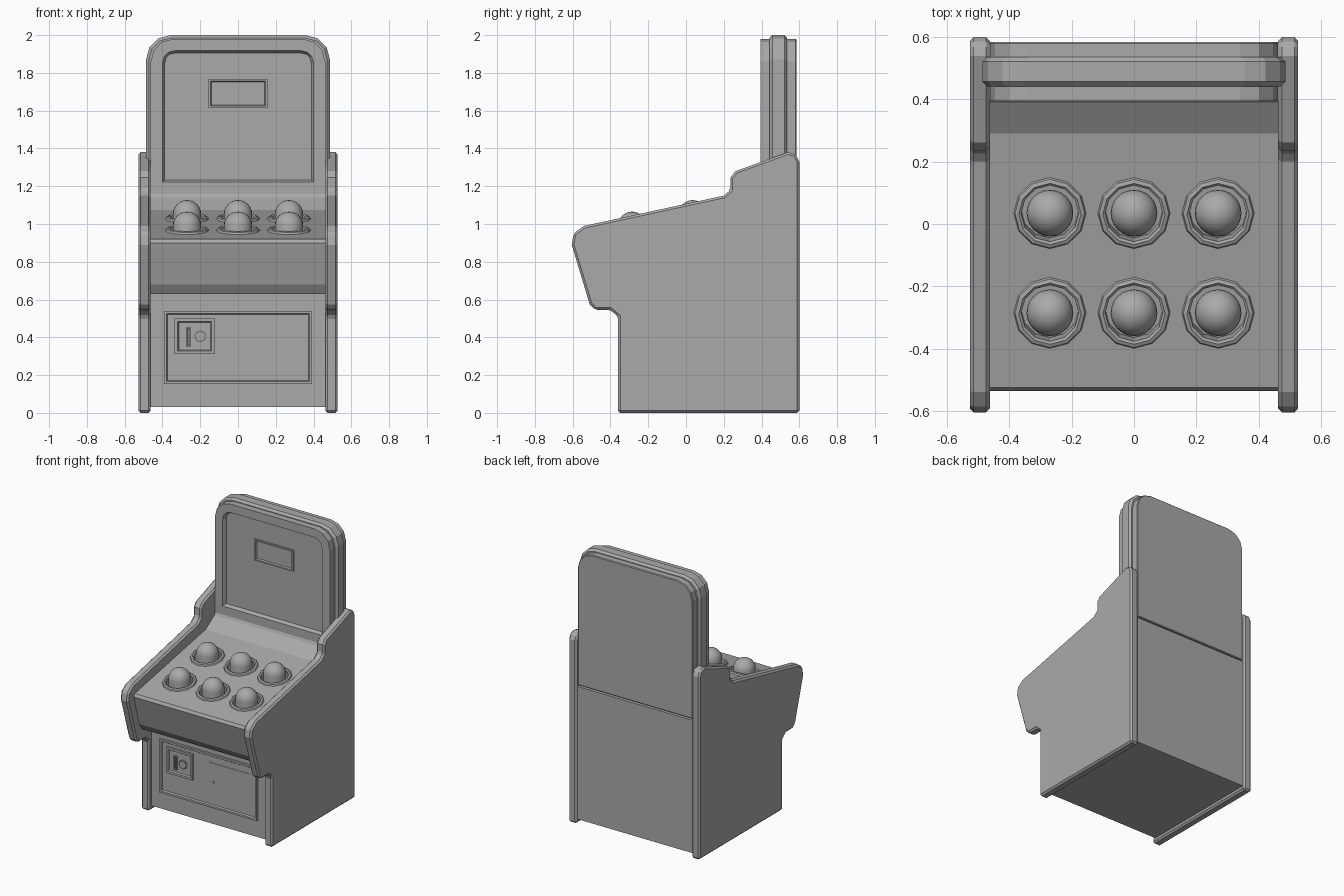
import bpy, bmesh, math
from mathutils import Matrix, Vector

cube = bpy.data.objects.get("Cube")
if cube:
    bpy.data.objects.remove(cube)

grey = bpy.data.materials.new("cabinet grey")
grey.use_nodes = True
grey.diffuse_color = (0.4, 0.4, 0.4, 1)
grey.node_tree.nodes["Principled BSDF"].inputs["Base Color"].default_value = (0.4, 0.4, 0.4, 1)


def finish(name, bm, bevel=0):
    bmesh.ops.recalc_face_normals(bm, faces=bm.faces)
    mesh = bpy.data.meshes.new(name)
    bm.to_mesh(mesh)
    bm.free()
    ob = bpy.data.objects.new(name, mesh)
    bpy.context.collection.objects.link(ob)
    mesh.materials.append(grey)
    if bevel:
        mod = ob.modifiers.new("Bevel", "BEVEL")
        mod.width = bevel
        mod.segments = 1
        mod.limit_method = "ANGLE"
        mod.angle_limit = math.radians(40)
    return ob


def prism(points, shift):
    """Extrude a flat outline by a vector; returns the mesh and the starting face."""
    bm = bmesh.new()
    face = bm.faces.new([bm.verts.new(p) for p in points])
    far = bmesh.ops.extrude_face_region(bm, geom=[face], use_keep_orig=True)
    bmesh.ops.translate(bm, vec=shift, verts=[v for v in far["geom"] if isinstance(v, bmesh.types.BMVert)])
    bmesh.ops.recalc_face_normals(bm, faces=bm.faces)
    return bm, face


def across(name, profile, x0, x1, bevel=0):
    bm, _ = prism([(x0, y, z) for y, z in profile], (x1 - x0, 0, 0))
    return finish(name, bm, bevel)


def panel(name, outline, front, back, insets=(), bevel=0):
    """Upright slab facing the front, with a chain of insets (thickness, depth)."""
    bm, face = prism([(x, front, z) for x, z in outline], (0, back - front, 0))
    for thick, depth in insets:
        bmesh.ops.inset_region(bm, faces=[face], thickness=thick, depth=0, use_even_offset=True)
        bmesh.ops.translate(bm, vec=(0, -depth, 0), verts=face.verts)
    return finish(name, bm, bevel)


def rect(x0, x1, z0, z1):
    return [(x0, z0), (x1, z0), (x1, z1), (x0, z1)]


def arch(half, z0, z1, r):
    right = [(half - r + r * math.cos(a), z1 - r + r * math.sin(a))
             for a in (math.radians(d) for d in (0, 30, 60, 90))]
    return [(-half, z0), (half, z0)] + right + [(-x, z) for x, z in reversed(right)]


def lathe(name, profile, sides, place):
    """Spin a (radius, height) profile; a zero radius closes the top."""
    bm = bmesh.new()
    verts = [bm.verts.new((r, 0, h)) for r, h in profile]
    edges = [bm.edges.new(pair) for pair in zip(verts, verts[1:])]
    bmesh.ops.spin(bm, geom=verts + edges, cent=(0, 0, 0), axis=(0, 0, 1),
                   angle=math.tau, steps=sides, use_merge=False)
    bmesh.ops.remove_doubles(bm, verts=bm.verts, dist=0.0005)
    bm.transform(place)
    return finish(name, bm)


# Side panels
side = [(-0.36, 0), (-0.36, 0.51), (-0.4, 0.545), (-0.48, 0.545), (-0.51, 0.575),
        (-0.605, 0.89), (-0.595, 0.95), (-0.54, 0.99), (0.2, 1.15), (0.235, 1.18),
        (0.235, 1.245), (0.262, 1.28), (0.54, 1.38), (0.58, 1.37), (0.6, 1.33), (0.6, 0)]
for label, s in (("left", 1), ("right", -1)):
    across(label + "_side_panel", side, s * 0.463, s * 0.527, 0.012)

# Cabinet body with sloping play deck
body = across("cabinet_body", [
    (-0.33, 0.03), (-0.33, 0.63), (-0.44, 0.63), (-0.475, 0.68), (-0.537, 0.9),
    (-0.525, 0.92), (0.29, 1.075), (0.39, 1.14), (0.405, 1.17), (0.56, 1.17),
    (0.56, 0.03)], -0.468, 0.468)
panel("lower_back_panel", rect(-0.463, 0.463, 0.03, 0.995), 0.555, 0.585)

# Button wells, rings and domed plungers
tilt = math.atan2(0.155, 0.815)
cutters = bmesh.new()
for row, y in (("front", -0.285), ("rear", 0.035)):
    for col, x in (("right", -0.27), ("middle", 0), ("left", 0.27)):
        deck = Vector((x, y, 0.92 + (y + 0.525) * math.tan(tilt)))
        place = Matrix.Translation(deck) @ Matrix.Rotation(tilt, 4, "X")
        bmesh.ops.create_cone(cutters, cap_ends=True, segments=12, radius1=0.096,
                              radius2=0.096, depth=0.14, matrix=place)
        lathe(f"{row}_{col}_button_ring", [(0.092, -0.06), (0.092, 0.008), (0.1, 0.014),
              (0.112, 0.01), (0.118, -0.004)], 12, place)
        dome = [(0.075, -0.068), (0.075, 0.025)]
        dome += [(0.075 * math.cos(a), 0.025 + 0.075 * math.sin(a))
                 for a in (math.pi / 12 * i for i in range(1, 6))] + [(0, 0.1)]
        plunger = lathe(f"{row}_{col}_plunger", dome, 24, Matrix.Translation(deck))
        for poly in plunger.data.polygons:
            poly.use_smooth = True
wells = finish("well_cutter", cutters)
wells.hide_render = True
cut = body.modifiers.new("Wells", "BOOLEAN")
cut.operation = "DIFFERENCE"
cut.solver = "EXACT"
cut.object = wells
bpy.context.view_layer.objects.active = body
bpy.ops.object.modifier_apply(modifier=cut.name)
bpy.data.objects.remove(wells)

# Upright display head: framed front, wide middle band, back slab
panel("display_frame", arch(0.462, 1.16, 1.98, 0.12), 0.395, 0.46,
      [(0.004, 0.0), (0.058, 0), (0.012, -0.025)])
panel("display_band", arch(0.487, 1.2, 2.0, 0.13), 0.442, 0.536, bevel=0.015)
panel("display_back", arch(0.462, 1.005, 1.98, 0.12), 0.52, 0.585, bevel=0.005)
panel("score_window", rect(-0.155, 0.155, 1.615, 1.768), 0.408, 0.425,
      [(0.01, 0), (0.005, -0.01)])

# Service panel on the lower front
panel("service_panel", rect(-0.392, 0.392, 0.152, 0.54), -0.345, -0.325,
      [(0.014, 0), (0.006, -0.01)])
panel("coin_plate", rect(-0.335, -0.123, 0.312, 0.5), -0.35, -0.33,
      [(0.016, 0), (0.006, -0.01)])
panel("coin_slot", rect(-0.274, -0.25, 0.352, 0.452), -0.35, -0.335, [(0.006, 0), (0.002, -0.008)])
panel("service_door", rect(0, 0.333, 0.222, 0.475), -0.338, -0.33)
knob = [((0.032 if i % 2 else 0.025) * math.cos(i * math.tau / 24) - 0.2,
         (0.032 if i % 2 else 0.025) * math.sin(i * math.tau / 24) + 0.405) for i in range(24)]
panel("coin_knob", knob, -0.352, -0.335)
lock = [(0.036 + 0.01 * math.cos(i * math.tau / 8), 0.335 + 0.01 * math.sin(i * math.tau / 8))
        for i in range(8)]
panel("door_lock", lock, -0.343, -0.333)
